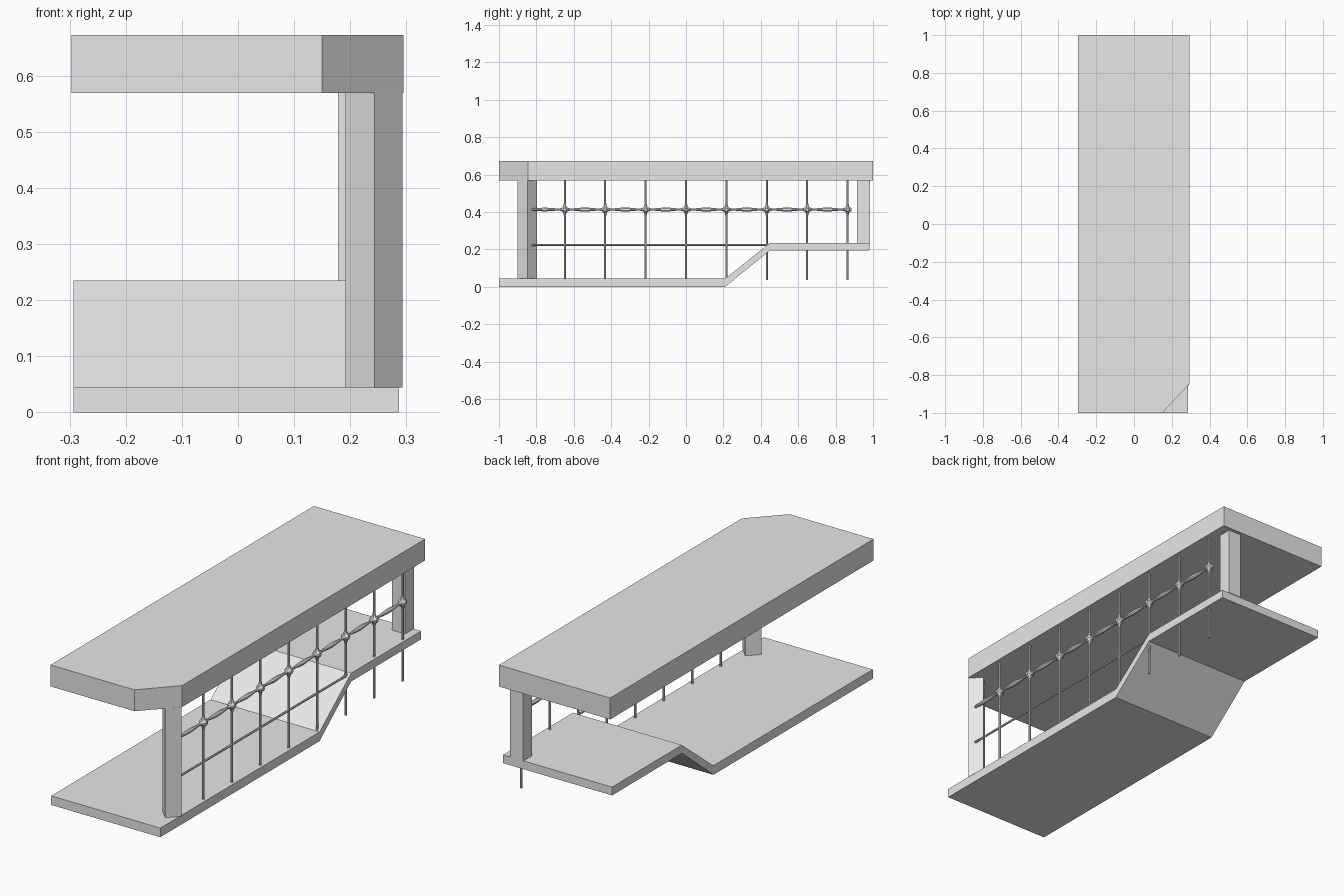
import bpy, bmesh, math
from mathutils import Vector

if "Cube" in bpy.data.objects:
    bpy.data.objects.remove(bpy.data.objects["Cube"])

grey = bpy.data.materials.new("light grey")
grey.diffuse_color = (0.8, 0.8, 0.8, 1)
grey.use_nodes = True
grey.node_tree.nodes["Principled BSDF"].inputs["Base Color"].default_value = grey.diffuse_color


def finish(name, bm):
    bmesh.ops.recalc_face_normals(bm, faces=bm.faces[:])
    me = bpy.data.meshes.new(name)
    bm.to_mesh(me)
    bm.free()
    me.materials.append(grey)
    ob = bpy.data.objects.new(name, me)
    bpy.context.collection.objects.link(ob)
    return ob


def prism(name, points, depth):
    """Extrude a closed outline of 3D points along a vector."""
    bm = bmesh.new()
    face = bm.faces.new([bm.verts.new(p) for p in points])
    ext = bmesh.ops.extrude_face_region(bm, geom=[face], use_keep_orig=True)
    verts = [v for v in ext["geom"] if isinstance(v, bmesh.types.BMVert)]
    bmesh.ops.translate(bm, verts=verts, vec=Vector(depth))
    return finish(name, bm)


def rod(name, along_y, centre, stations, sides=8):
    """Round bar with a list of (position, radius) stations."""
    bm = bmesh.new()
    rings = []
    for t, r in stations:
        ring = []
        for i in range(sides):
            a = 2 * math.pi * (i + 0.5) / sides
            u, v = r * math.cos(a), r * math.sin(a)
            p = (centre[0] + u, t, centre[1] + v) if along_y else (centre[0] + u, centre[1] + v, t)
            ring.append(bm.verts.new(p))
        rings.append(ring)
    for a, b in zip(rings, rings[1:]):
        for i in range(sides):
            j = (i + 1) % sides
            bm.faces.new((a[i], a[j], b[j], b[i]))
    bm.faces.new(rings[0])
    bm.faces.new(rings[-1])
    return finish(name, bm)


# roof slab with one cut corner
roof = [(-0.297, -1), (0.15, -1), (0.295, -0.845), (0.295, 1), (-0.297, 1)]
prism("roof", [(x, y, 0.569) for x, y in roof], (0, 0, 0.103))

# floor that ramps up to a raised rear platform
floor = [(-1, 0), (0.21, 0), (0.45, 0.195), (0.98, 0.195),
         (0.98, 0.235), (0.45, 0.235), (0.21, 0.044), (-1, 0.044)]
prism("floor", [(-0.293, y, z) for y, z in floor], (0.58, 0, 0))

# front post turned 45 degrees, rear post square to the walls
front = [(0.243, -0.9), (0.293, -0.848), (0.243, -0.797), (0.192, -0.848)]
prism("front_post", [(x, y, 0.044) for x, y in front], (0, 0, 0.525))
rear = [(0.178, 0.915), (0.248, 0.915), (0.248, 0.983), (0.178, 0.983)]
prism("rear_post", [(x, y, 0.235) for x, y in rear], (0, 0, 0.334))

# railing: uprights flare where they meet the upper rail
RX, RAIL_Z, STEP, R = 0.27, 0.413, 0.216, 0.0055
flare = [(0.035, R), (0.022, 0.008), (0.012, 0.013), (0.004, 0.02)]
knot = [(-d, r) for d, r in flare] + [(d, r) for d, r in reversed(flare)]
nodes = [-0.648 + STEP * i for i in range(8)]
for i, y in enumerate(nodes):
    st = [(0.035, R)] + [(RAIL_Z + d, r) for d, r in knot] + [(0.57, R)]
    rod(f"upright_{i + 1}", False, (RX, y), st)

# upper rail: flares at each upright and swells between them
stations = [(-0.825, 0.006), (-0.79, 0.009), (-0.755, 0.011), (-0.72, 0.009)]
for i, y in enumerate(nodes):
    stations += [(y + d, r) for d, r in knot]
    if i < len(nodes) - 1:
        stations += [(y + STEP * f, r) for f, r in
                     ((0.28, 0.008), (0.4, 0.0105), (0.5, 0.0115), (0.6, 0.0105), (0.72, 0.008))]
rod("upper_rail", True, (RX, RAIL_Z), [s for s in stations if s[0] < 0.89])

# plain lower rail running into the raised floor
rod("lower_rail", True, (RX, 0.224), [(-0.825, R), (0.885, R)])
